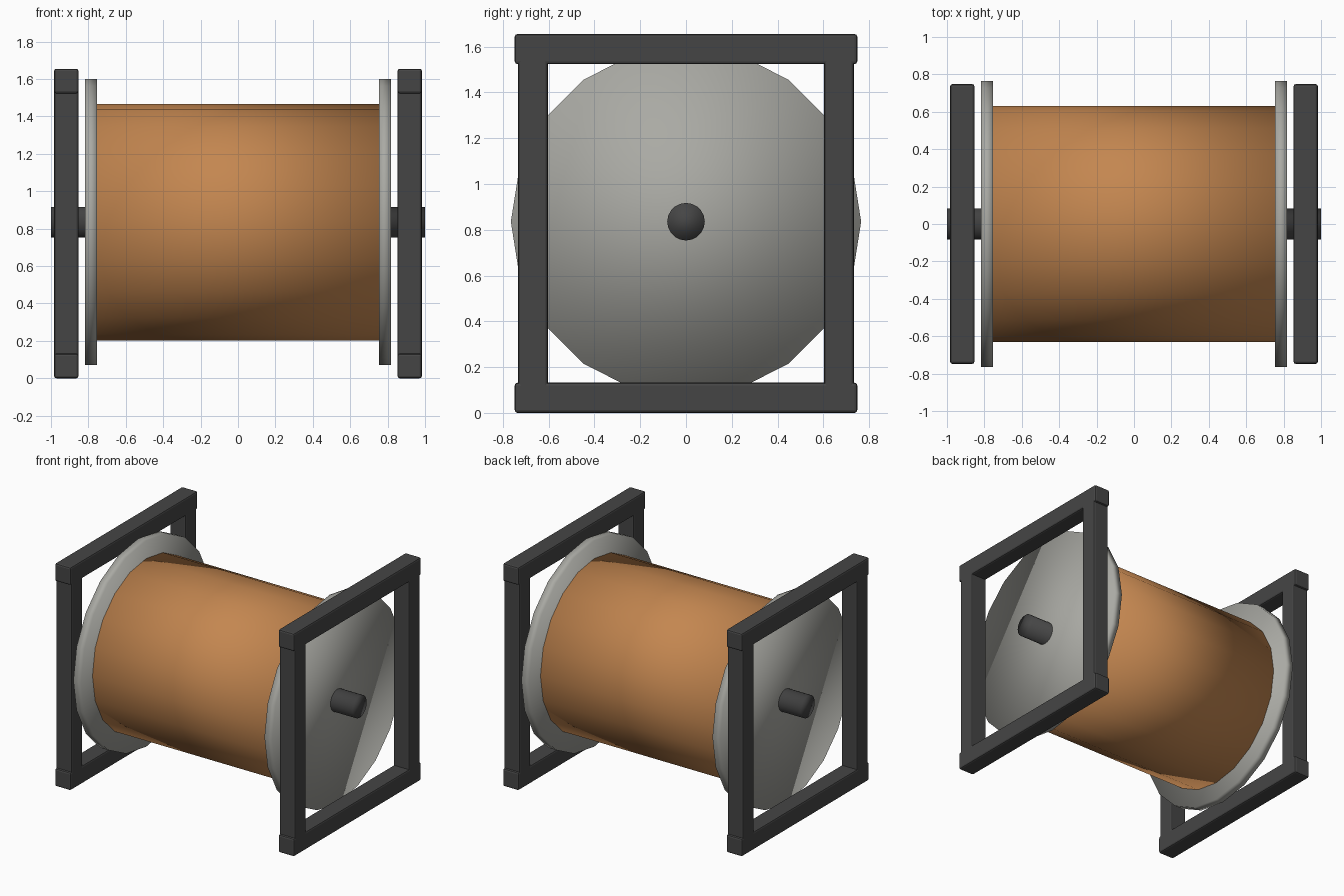
import bpy
from math import pi

if "Cube" in bpy.data.objects:
    bpy.data.objects.remove(bpy.data.objects["Cube"], do_unlink=True)

AXIS_Z = 0.835


def material(name, rgb):
    mat = bpy.data.materials.new(name)
    mat.use_nodes = True
    mat.diffuse_color = (*rgb, 1)
    mat.node_tree.nodes["Principled BSDF"].inputs["Base Color"].default_value = (*rgb, 1)
    return mat


copper = material("copper", (0.55, 0.24, 0.08))
grey = material("light grey", (0.40, 0.40, 0.37))
dark = material("dark grey", (0.06, 0.06, 0.06))


def cylinder(name, x, radius, length, mat):
    """Smooth 20-sided cylinder lying along x."""
    bpy.ops.mesh.primitive_cylinder_add(
        vertices=20, radius=radius, depth=length,
        location=(x, 0, AXIS_Z), rotation=(pi / 2, 0, pi / 2))
    obj = bpy.context.object
    obj.name = name
    obj.data.materials.append(mat)
    bpy.ops.object.shade_smooth()


def bar(name, location, size):
    """Square frame bar with softened edges."""
    bpy.ops.mesh.primitive_cube_add(size=1, location=location)
    obj = bpy.context.object
    obj.name = name
    obj.scale = size
    bpy.ops.object.transform_apply(location=False, rotation=False, scale=True)
    obj.data.materials.append(dark)
    bevel = obj.modifiers.new("soft edges", "BEVEL")
    bevel.width = 0.012
    bevel.segments = 2


# Wound drum and the axle through it
cylinder("drum", 0, 0.632, 1.52, copper)
cylinder("axle", 0, 0.082, 2.0, dark)

for side, s in (("left", 1), ("right", -1)):
    # End flange
    cylinder(side + "_flange", s * 0.785, 0.765, 0.064, grey)
    # Rectangular stand: two rails and two posts
    x = s * 0.918
    for level, z in (("bottom", 0.066), ("top", 1.589)):
        bar(f"{side}_{level}_rail", (x, 0, z), (0.13, 1.496, 0.132))
    for end, y in (("front", -0.668), ("back", 0.668)):
        bar(f"{side}_{end}_post", (x, y, 0.8275), (0.13, 0.13, 1.53))
